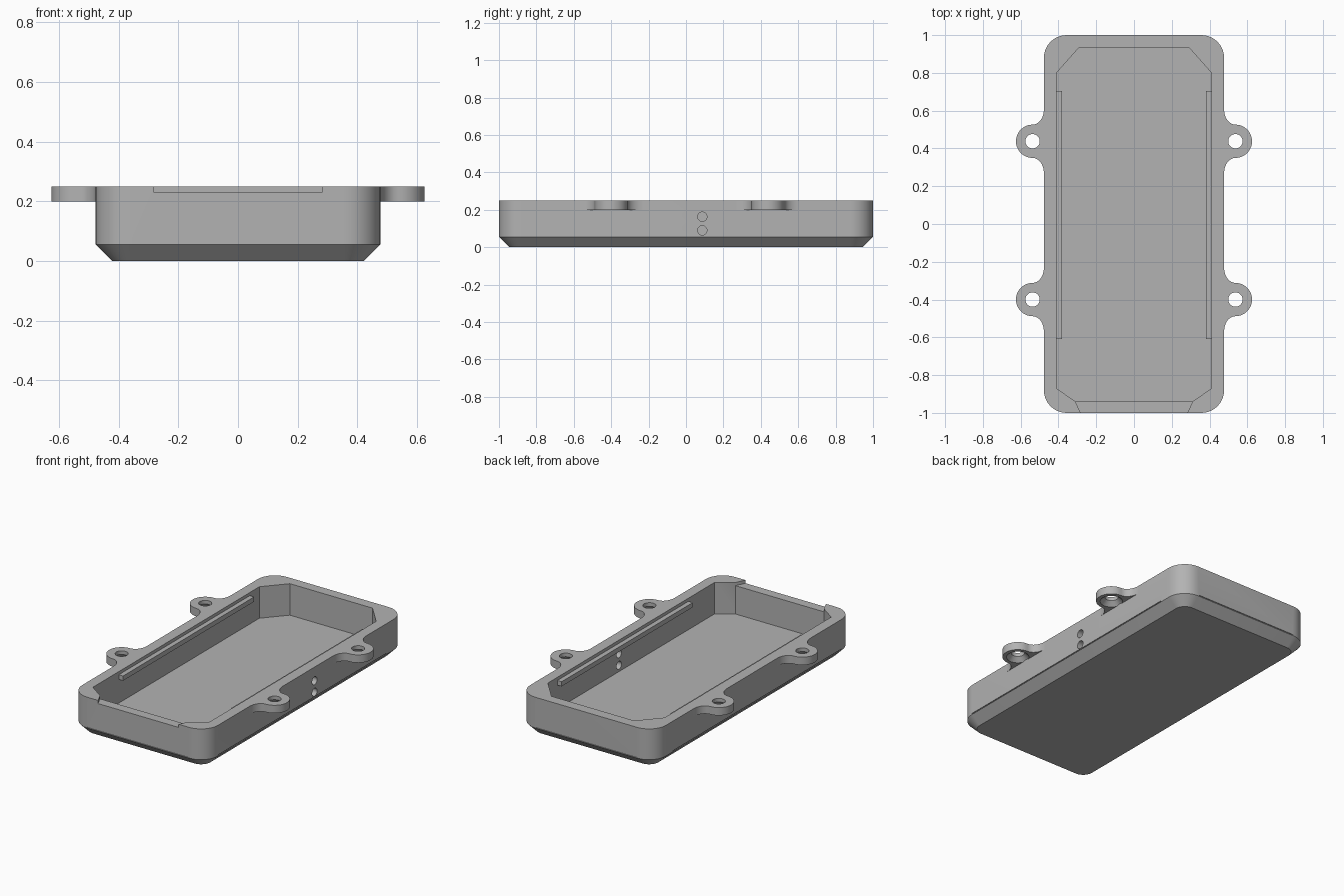
import bpy, bmesh, math

old = bpy.data.objects.get("Cube")
if old:
    bpy.data.objects.remove(old, do_unlink=True)

grey = bpy.data.materials.new("mid grey plastic")
grey.use_nodes = True
colour = (0.45, 0.45, 0.45, 1)
grey.diffuse_color = colour
grey.node_tree.nodes["Principled BSDF"].inputs["Base Color"].default_value = colour

TOP = 0.25
HALF_W, HALF_L = 0.477, 1.0


def loft(name, rings):
    """Closed solid through matching outlines, given as (points, height)."""
    bm = bmesh.new()
    loops = [[bm.verts.new((x, y, z)) for x, y in pts] for pts, z in rings]
    bm.faces.new(loops[0])
    bm.faces.new(loops[-1])
    n = len(loops[0])
    for low, high in zip(loops, loops[1:]):
        for i in range(n):
            j = (i + 1) % n
            bm.faces.new((low[i], low[j], high[j], high[i]))
    bmesh.ops.recalc_face_normals(bm, faces=bm.faces)
    mesh = bpy.data.meshes.new(name)
    bm.to_mesh(mesh)
    bm.free()
    mesh.materials.append(grey)
    obj = bpy.data.objects.new(name, mesh)
    bpy.context.collection.objects.link(obj)
    return obj


def arc(cx, cy, rx, ry, start, end, steps):
    angles = [math.radians(start + (end - start) * i / steps) for i in range(steps + 1)]
    return [(cx + rx * math.cos(a), cy + ry * math.sin(a)) for a in angles]


def circle(cx, cy, r, steps=32):
    return arc(cx, cy, r, r, 0, 360, steps)[:-1]


def rounded(hx, hy, r):
    pts = []
    for k, (sx, sy) in enumerate([(1, 1), (-1, 1), (-1, -1), (1, -1)]):
        pts += arc(sx * (hx - r), sy * (hy - r), r, r, 90 * k, 90 * k + 90, 10)
    return pts


def box(name, x0, x1, y0, y1, z0, z1):
    pts = [(x0, y0), (x1, y0), (x1, y1), (x0, y1)]
    return loft(name, [(pts, z0), (pts, z1)])


def cut(target, cutter):
    cutter.hide_render = True
    mod = target.modifiers.new("cut", "BOOLEAN")
    mod.operation = "DIFFERENCE"
    mod.solver = "EXACT"
    mod.object = cutter
    bpy.context.view_layer.objects.active = target
    bpy.ops.object.modifier_apply(modifier=mod.name)
    bpy.data.objects.remove(cutter, do_unlink=True)


def smooth(obj):
    bpy.ops.object.select_all(action="DESELECT")
    obj.select_set(True)
    bpy.context.view_layer.objects.active = obj
    bpy.ops.object.shade_smooth_by_angle(angle=math.radians(30))


# Tray shell with a chamfered foot
outer = rounded(HALF_W, HALF_L, 0.12)
tray = loft("tray_body", [(rounded(HALF_W - 0.055, HALF_L - 0.055, 0.065), 0),
                          (outer, 0.055), (outer, TOP)])

# Cavity with clipped corners
right_side = [(0.31, -0.94), (0.41, -0.87), (0.41, 0.80), (0.29, 0.935)]
cavity = right_side + [(-x, y) for x, y in reversed(right_side)]
cut(tray, loft("cavity_cutter", [(cavity, 0.05), (cavity, 0.4)]))

# Flared slot in the front rim
slot = [(-0.273, -1.02), (0.273, -1.02), (0.32, -0.92), (-0.32, -0.92)]
cut(tray, loft("slot_cutter", [(slot, 0.23), (slot, 0.4)]))

# Two cable holes through the left wall
for z in (0.09, 0.163):
    hole = loft("cable_hole_cutter", [(circle(0, 0, 0.025), -0.1), (circle(0, 0, 0.025), 0.1)])
    hole.rotation_euler.y = math.pi / 2
    hole.location = (0.45, 0.087, z)
    cut(tray, hole)

# Fine groove just above the chamfer on each straight side
for s in (-1, 1):
    xs = sorted((s * (HALF_W - 0.005), s * 0.6))
    ys = sorted((s * (HALF_L - 0.005), s * 1.1))
    cut(tray, box("groove_cutter", *xs, -0.88, 0.81, 0.056, 0.062))
    cut(tray, box("groove_cutter", -0.355, 0.35, *ys, 0.056, 0.062))
smooth(tray)

# Rails inside the long walls
for side, s in (("left", 1), ("right", -1)):
    xs = sorted((s * 0.38, s * 0.411))
    box(side + "_rail", *xs, -0.61, 0.705, 0.20, 0.23)

# Screw ears with filleted roots and countersunk undersides
EAR_X, EAR_R, FIL_X, FIL_Y = 0.537, 0.088, 0.06, 0.08
for side, s in (("left", 1), ("right", -1)):
    for place, y in (("back", 0.438), ("front", -0.4)):
        pts = arc(EAR_X, -EAR_R - FIL_Y, FIL_X, FIL_Y, 180, 90, 8)
        pts += arc(EAR_X, 0, EAR_R, EAR_R, -90, 90, 24)[1:-1]
        pts += arc(EAR_X, EAR_R + FIL_Y, FIL_X, FIL_Y, 270, 180, 8)
        pts = [(s * px, y + py) for px, py in pts]
        ear = loft(side + "_" + place + "_ear", [(pts, 0.20), (pts, TOP)])
        bore = [(0.075, 0.19), (0.065, 0.20), (0.038, 0.227), (0.038, 0.3)]
        cut(ear, loft("screw_cutter", [(circle(s * EAR_X, y, r), z) for r, z in bore]))
        smooth(ear)
